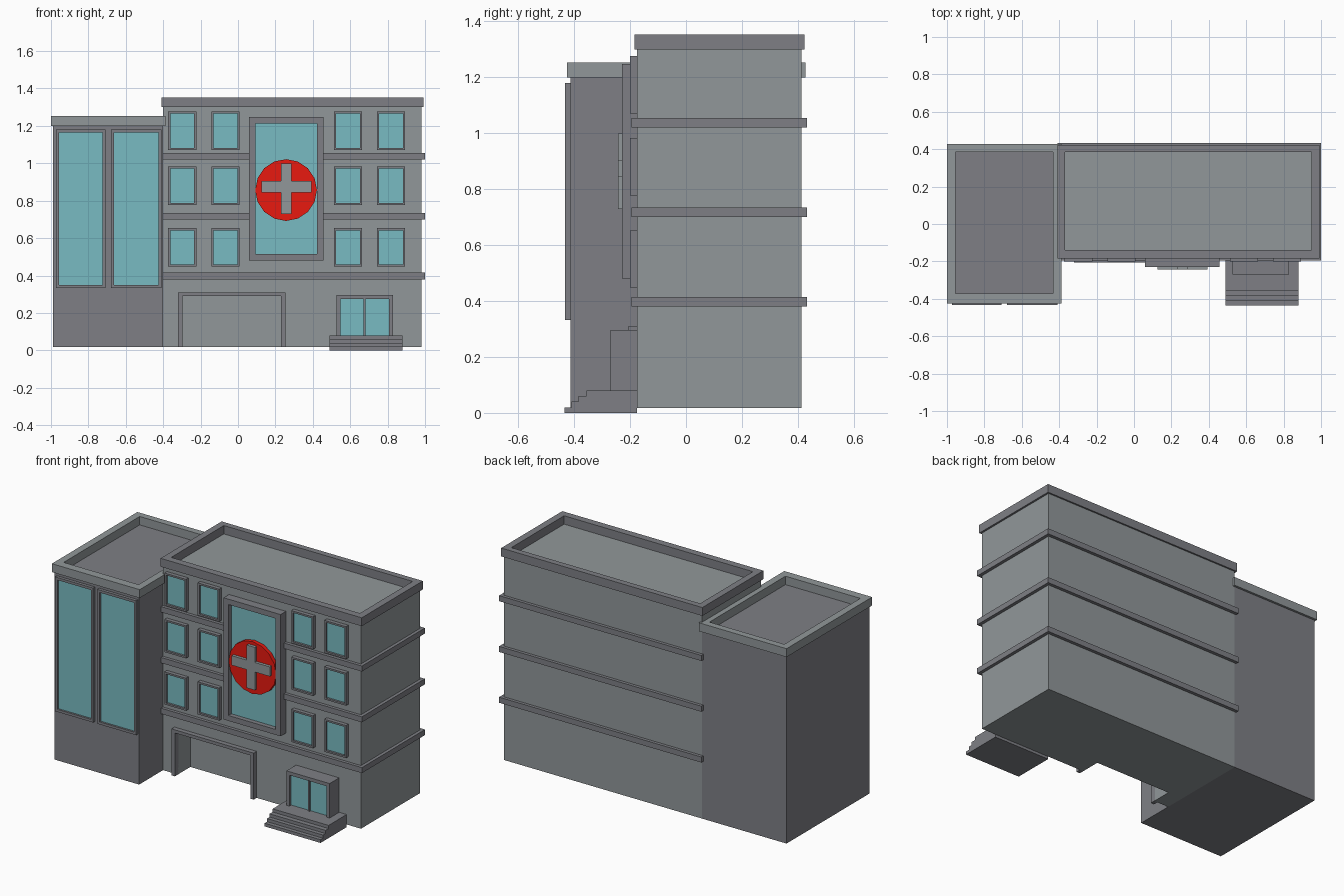
import bpy, bmesh, math

if "Cube" in bpy.data.objects:
    bpy.data.objects.remove(bpy.data.objects["Cube"])


def material(name, rgb):
    m = bpy.data.materials.new(name)
    m.diffuse_color = (*rgb, 1)
    return m


WALL = material("wall_grey", (0.218, 0.238, 0.245))
WALL.diffuse_color = (0.285, 0.312, 0.322, 1)
TRIM = material("trim_grey", (0.21, 0.213, 0.235))
GLASS = material("glass_teal", (0.19, 0.50, 0.54))
RED = material("sign_red", (0.81, 0.01, 0.005))


def finish(name, bm, mat):
    bmesh.ops.recalc_face_normals(bm, faces=bm.faces)
    me = bpy.data.meshes.new(name)
    bm.to_mesh(me)
    bm.free()
    me.materials.append(mat)
    ob = bpy.data.objects.new(name, me)
    bpy.context.collection.objects.link(ob)
    return ob


def prism(name, pts, axis, a, b, mat):
    """Extrude a 2D outline along one axis from a to b."""
    bm = bmesh.new()
    place = {"x": lambda p, t: (t, p[0], p[1]),
             "y": lambda p, t: (p[0], t, p[1]),
             "z": lambda p, t: (p[0], p[1], t)}[axis]
    lo = [bm.verts.new(place(p, a)) for p in pts]
    hi = [bm.verts.new(place(p, b)) for p in pts]
    bm.faces.new(lo)
    bm.faces.new(hi)
    n = len(pts)
    for i in range(n):
        j = (i + 1) % n
        bm.faces.new((lo[i], lo[j], hi[j], hi[i]))
    return finish(name, bm, mat)


def rect(u0, u1, v0, v1):
    return [(u0, v0), (u1, v0), (u1, v1), (u0, v1)]


def box(name, x0, x1, y0, y1, z0, z1, mat):
    return prism(name, rect(x0, x1, y0, y1), "z", z0, z1, mat)


def ring(name, outer, inner, axis, a, b, mat):
    """Rectangular frame extruded along y or z."""
    bm = bmesh.new()
    place = (lambda p, t: (p[0], t, p[1])) if axis == "y" else (lambda p, t: (*p, t))
    o0, i0, o1, i1 = [[bm.verts.new(place(p, t)) for p in rect(*r)]
                      for t in (a, b) for r in (outer, inner)]
    for i in range(4):
        j = (i + 1) % 4
        for p, q in ((o0, i0), (i0, i1), (i1, o1), (o1, o0)):
            bm.faces.new((p[i], p[j], q[j], q[i]))
    return finish(name, bm, mat)


def window(name, x0, x1, z0, z1, wall, depth, glass_depth, border):
    ring(name + "_frame", (x0, x1, z0, z1),
         (x0 + border, x1 - border, z0 + border, z1 - border),
         "y", wall - depth, wall, TRIM)
    box(name + "_glass", x0 + border, x1 - border, wall - glass_depth, wall,
        z0 + border, z1 - border, GLASS)


# Main block with a recessed vehicle bay cut into the front
body = box("main_block", -0.40, 0.98, -0.175, 0.413, 0.017, 1.30, WALL)
cutter = box("bay_cutter", -0.297, 0.23, -0.4, -0.05, -0.1, 0.29, WALL)
cutter.hide_render = True
mod = body.modifiers.new("bay", "BOOLEAN")
mod.object = cutter
mod.operation = "DIFFERENCE"
mod.solver = "EXACT"
bpy.context.view_layer.objects.active = body
bpy.ops.object.modifier_apply(modifier="bay")
bpy.data.objects.remove(cutter)
ring("main_parapet", (-0.41, 0.992, -0.185, 0.423), (-0.368, 0.948, -0.14, 0.385),
     "z", 1.30, 1.353, TRIM)

# Floor bands
for i, z in enumerate((0.38, 0.70, 1.02)):
    box(f"floor_band_{i}", -0.41, 1.0, -0.195, 0.433, z, z + 0.035, TRIM)

# Side wing
box("wing_block", -0.99, -0.40, -0.413, 0.413, 0.017, 1.20, TRIM)
ring("wing_parapet", (-1.0, -0.388, -0.425, 0.427), (-0.955, -0.433, -0.372, 0.385),
     "z", 1.20, 1.253, WALL)
for i, (x0, x1) in enumerate(((-0.973, -0.708), (-0.678, -0.408))):
    window(f"wing_window_{i}", x0, x1, 0.333, 1.18, -0.413, 0.019, 0.007, 0.016)

# Small windows
for r, z in enumerate((0.448, 0.778, 1.071)):
    for c, x in enumerate((-0.298, -0.066, 0.587, 0.817)):
        window(f"window_{r}_{c}", x - 0.075, x + 0.075, z, z + 0.205,
               -0.175, 0.025, 0.012, 0.011)

# Large central window with round sign and cross
window("central_window", 0.06, 0.457, 0.48, 1.247, -0.175, 0.054, 0.025, 0.034)
disc = [(0.257 + 0.165 * math.cos(math.tau * k / 16),
         0.857 + 0.165 * math.sin(math.tau * k / 16)) for k in range(16)]
prism("sign_disc", disc, "y", -0.224, -0.20, RED)
cx, w, h = 0.259, 0.028, 0.133
cross = [(cx - w, 0.73), (cx + w, 0.73), (cx + w, 0.845), (cx + h, 0.845),
         (cx + h, 0.905), (cx + w, 0.905), (cx + w, 1.0), (cx - w, 1.0),
         (cx - w, 0.905), (cx - h, 0.905), (cx - h, 0.845), (cx - w, 0.845)]
prism("sign_cross", cross, "y", -0.243, -0.22, WALL)

# Vehicle bay surround
prism("bay_surround", [(-0.32, 0.017), (-0.297, 0.017), (-0.297, 0.29), (0.23, 0.29),
                       (0.23, 0.017), (0.253, 0.017), (0.253, 0.31), (-0.32, 0.31)],
      "y", -0.205, -0.17, TRIM)

# Entrance porch, doors and steps
prism("porch_frame", [(0.527, 0.08), (0.547, 0.08), (0.547, 0.275), (0.807, 0.275),
                      (0.807, 0.08), (0.828, 0.08), (0.828, 0.297), (0.527, 0.297)],
      "y", -0.27, -0.175, TRIM)
box("door_post", 0.671, 0.683, -0.262, -0.175, 0.08, 0.275, TRIM)
for i, (x0, x1) in enumerate(((0.547, 0.671), (0.683, 0.807))):
    box(f"door_glass_{i}", x0, x1, -0.252, -0.175, 0.08, 0.275, GLASS)
prism("entrance_steps", [(-0.175, 0), (-0.435, 0), (-0.435, 0.02), (-0.41, 0.02),
                         (-0.41, 0.04), (-0.385, 0.04), (-0.385, 0.06),
                         (-0.355, 0.06), (-0.355, 0.08), (-0.175, 0.08)],
      "x", 0.49, 0.88, TRIM)

for m in bpy.data.materials:
    if m.users and not m.is_grease_pencil:
        m.use_nodes = True
        m.node_tree.nodes["Principled BSDF"].inputs["Base Color"].default_value = m.diffuse_color
